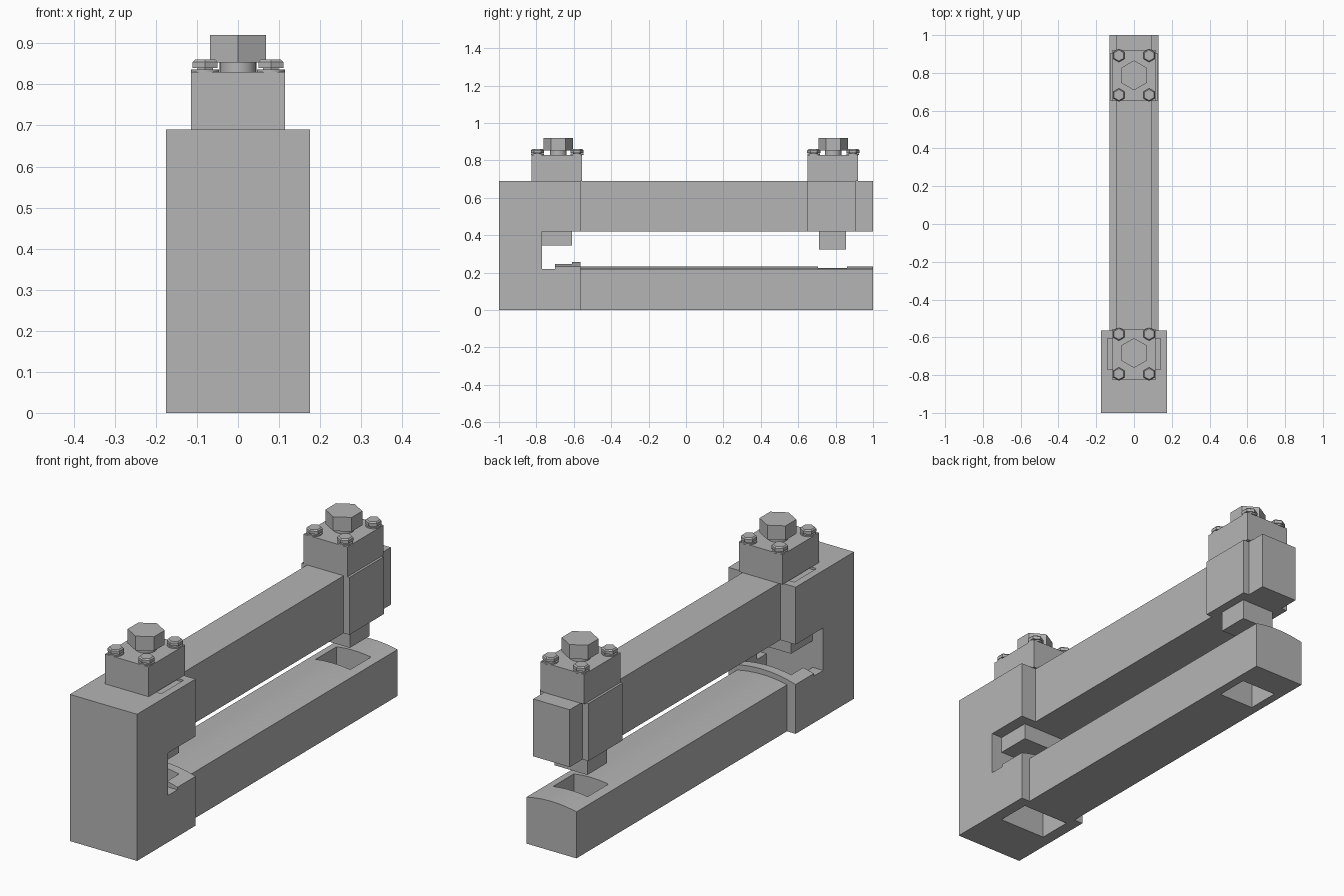
import bpy
import bmesh
from mathutils import Matrix, Vector

if "Cube" in bpy.data.objects:
    bpy.data.objects.remove(bpy.data.objects["Cube"], do_unlink=True)

steel = bpy.data.materials.new("steel_grey")
steel.use_nodes = True
grey = (0.46, 0.46, 0.46, 1)
steel.diffuse_color = grey
steel.node_tree.nodes["Principled BSDF"].inputs["Base Color"].default_value = grey


def finish(name, bm):
    bmesh.ops.recalc_face_normals(bm, faces=bm.faces)
    mesh = bpy.data.meshes.new(name)
    bm.to_mesh(mesh)
    bm.free()
    mesh.materials.append(steel)
    ob = bpy.data.objects.new(name, mesh)
    bpy.context.collection.objects.link(ob)
    return ob


def extrude(name, points, direction):
    """Closed outline pushed along a direction."""
    bm = bmesh.new()
    face = bm.faces.new([bm.verts.new(p) for p in points])
    new = bmesh.ops.extrude_face_region(bm, geom=[face])["geom"]
    verts = [v for v in new if isinstance(v, bmesh.types.BMVert)]
    bmesh.ops.translate(bm, verts=verts, vec=Vector(direction))
    return finish(name, bm)


def box(name, half_x, y0, y1, z0, z1):
    outline = [(-half_x, y0, z0), (half_x, y0, z0), (half_x, y1, z0), (-half_x, y1, z0)]
    return extrude(name, outline, (0, 0, z1 - z0))


def arched(name, half_x, y0, y1, z_flat, crown):
    """Prism with one flat side and one side crowned across x."""
    steps = 16
    xs = [half_x * (2 * i / steps - 1) for i in range(steps + 1)]
    outline = [(x, y0, crown - x * x / 1.18) for x in xs]
    outline += [(half_x, y0, z_flat), (-half_x, y0, z_flat)]
    return extrude(name, outline, (0, y1 - y0, 0))


def cut(ob, *cutters):
    for cutter in cutters:
        cutter.hide_render = True
        mod = ob.modifiers.new("cut", "BOOLEAN")
        mod.operation = "DIFFERENCE"
        mod.solver = "EXACT"
        mod.object = cutter
        bpy.context.view_layer.objects.active = ob
        bpy.ops.object.modifier_apply(modifier=mod.name)
        bpy.data.objects.remove(cutter, do_unlink=True)


def smooth(ob):
    bpy.ops.object.select_all(action="DESELECT")
    ob.select_set(True)
    bpy.context.view_layer.objects.active = ob
    bpy.ops.object.shade_smooth_by_angle()


def lathe(name, x, y, rings, sides):
    """Stack of straight or tapered rings: (radius low, radius high, z low, z high)."""
    bm = bmesh.new()
    for r0, r1, z0, z1 in rings:
        bmesh.ops.create_cone(bm, cap_ends=True, segments=sides, radius1=r0, radius2=r1,
                              depth=z1 - z0,
                              matrix=Matrix.Translation((x, y, (z0 + z1) / 2)))
    return finish(name, bm)


# Front block with crowned jaw opening, die slot and punch recess
block = box("front_block", 0.175, -1, -0.565, 0, 0.69)
cut(block,
    arched("jaw_cutter", 0.2, -0.77, -0.5, 0.42, 0.258),
    box("step_cutter", 0.2, -0.77, -0.70, 0.22, 0.3),
    box("die_cutter", 0.12, -0.77, -0.61, -0.1, 0.3),
    box("recess_cutter", 0.14, -0.77, -0.605, 0.68, 0.8))
smooth(block)

# Lower bar with crowned top and die hole
bar = arched("lower_bar", 0.13, -0.565, 1, 0, 0.233)
cut(bar, box("hole_cutter", 0.09, 0.705, 0.86, -0.1, 0.4))
smooth(bar)

# Upper beam, widened into a head near its free end
side = [(0.095, -0.565), (0.095, 0.65), (0.125, 0.65), (0.125, 0.905), (0.095, 0.905), (0.095, 1)]
plan = [(x, y, 0.42) for x, y in side] + [(-x, y, 0.42) for x, y in reversed(side)]
extrude("upper_beam", plan, (0, 0, 0.27))

# Punches below the upper jaw
box("front_punch", 0.12, -0.77, -0.61, 0.345, 0.425)
box("rear_punch", 0.085, 0.71, 0.855, 0.325, 0.425)

# Bolted caps
for label, y0, y1, yc in (("front", -0.827, -0.555, -0.683), ("rear", 0.65, 0.92, 0.787)):
    box(label + "_cap", 0.114, y0, y1, 0.69, 0.83)
    neck = lathe(label + "_main_bolt_neck", 0, yc, [(0.045, 0.045, 0.825, 0.857)], 24)
    smooth(neck)
    lathe(label + "_main_bolt_head", 0, yc, [(0.079, 0.079, 0.853, 0.92)], 6)
    for x in (-0.08, 0.08):
        for y in (y0 + 0.033, y1 - 0.028):
            washer = lathe(label + "_washer", x, y, [(0.034, 0.034, 0.828, 0.836)], 20)
            smooth(washer)
            lathe(label + "_small_bolt", x, y,
                  [(0.022, 0.022, 0.83, 0.842), (0.035, 0.035, 0.84, 0.854),
                   (0.035, 0.029, 0.854, 0.86)], 6)
